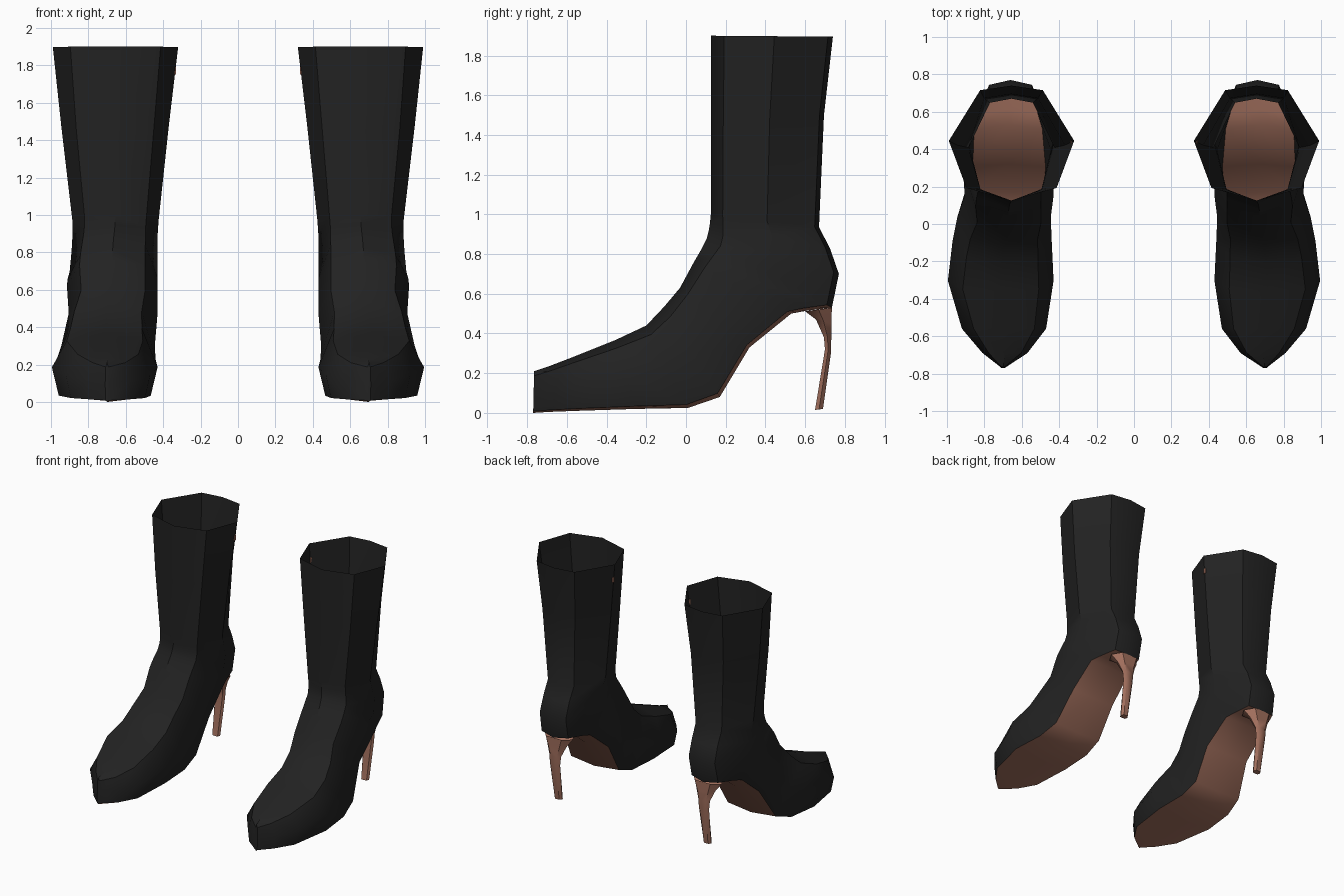
import bpy, bmesh, math
from mathutils import Vector

cube = bpy.data.objects.get("Cube")
if cube:
    bpy.data.objects.remove(cube, do_unlink=True)


def make_material(name, rgb):
    mat = bpy.data.materials.new(name)
    mat.use_nodes = True
    colour = (*rgb, 1)
    mat.diffuse_color = colour
    bsdf = next(n for n in mat.node_tree.nodes if n.type == "BSDF_PRINCIPLED")
    bsdf.inputs["Base Color"].default_value = colour
    return mat


black = make_material("black leather", (.016, .016, .016))
brown = make_material("brown sole", (.36, .16, .11))


def loft(name, rings, side, materials, cap_ends=(), is_second=None):
    """Skin a list of equal closed rings; side mirrors the part in x."""
    bm = bmesh.new()
    rows = [[bm.verts.new((side * p.x, p.y, p.z)) for p in ring] for ring in rings]
    count = len(rows[0])
    for i in range(len(rows) - 1):
        for j in range(count):
            k = (j + 1) % count
            face = bm.faces.new((rows[i][j], rows[i][k], rows[i + 1][k], rows[i + 1][j]))
            if is_second and is_second(i, j):
                face.material_index = 1
    for end in cap_ends:
        bm.faces.new(rows[end])
    bmesh.ops.recalc_face_normals(bm, faces=bm.faces[:])
    mesh = bpy.data.meshes.new(name)
    bm.to_mesh(mesh)
    bm.free()
    for mat in materials:
        mesh.materials.append(mat)
    obj = bpy.data.objects.new(name, mesh)
    bpy.context.collection.objects.link(obj)
    bpy.ops.object.select_all(action="DESELECT")
    obj.select_set(True)
    bpy.context.view_layer.objects.active = obj
    bpy.ops.object.shade_smooth_by_angle(angle=math.radians(40))
    return obj


# Boot sections from toe to shaft rim:
# upper y, upper z, lower y, lower z, inner x, outer x, lower edge width ratio
SECTIONS = [
    (-.765, .21, -.77, 0, .69, .71, .9),
    (-.69, .235, -.69, .005, .57, .81, .9),
    (-.56, .285, -.56, .01, .47, .92, .88),
    (-.36, .365, -.25, .02, .43, .995, .87),
    (-.2, .44, .01, .025, .44, .97, .87),
    (-.11, .535, .17, .08, .445, .945, .85),
    (-.03, .63, .32, .33, .43, .905, .82),
    (.04, .76, .53, .5, .43, .915, .75),
    (.075, .82, .61, .515, .43, .91, .65),
    (.105, .88, .735, .53, .43, .9, .5),
    (.115, .92, .77, .7, .43, .89, .5),
    (.12, .95, .725, .83, .43, .885, .5),
    (.125, 1, .67, .935, .425, .885, .5),
    (.125, 1.45, .695, 1.5, .37, .945, .5),
    (.125, 1.9, .74, 1.895, .32, .99, .5),
]
HEEL_SEAT = 9      # section where the sole ends


def boot_ring(section):
    uy, uz, ly, lz, inner, outer, edge = section
    upper, lower = Vector((0, uy, uz)), Vector((0, ly, lz))
    middle, half = (inner + outer) / 2, (outer - inner) / 2
    outline = [(0, 0), (.72, .11), (1, .52), (edge, .96),
               (0, 1), (-edge, .96), (-1, .52), (-.72, .11)]
    ring = []
    for across, down in outline:
        p = upper.lerp(lower, down)
        p.x = middle + across * half
        ring.append(p)
    return ring


# Heel sections from seat to tip: front y, front z, back y, back z, half width
HEEL = [
    (.6, .512, .735, .53, .125),
    (.655, .47, .732, .45, .085),
    (.695, .38, .732, .38, .052),
    (.7, .32, .73, .3, .045),
    (.65, .015, .69, .02, .033),
]


def heel_ring(section):
    fy, fz, by, bz, half = section
    front, back = Vector((0, fy, fz)), Vector((0, by, bz))
    ring = []
    for across, along in [(-.7, 0), (.7, 0), (1, .5), (.55, 1), (-.55, 1), (-1, .5)]:
        p = front.lerp(back, along)
        p.x = .66 + across * half
        ring.append(p)
    return ring


# Small tab on the inner side of the shaft
def tab_ring(x):
    return [Vector((x, .44 + dy, 1.77 + dz))
            for dy, dz in [(-.01, -.02), (.01, -.02), (.01, .02), (-.01, .02)]]


for label, side in (("left", 1), ("right", -1)):
    loft(label + "_boot", [boot_ring(s) for s in SECTIONS], side, [black, brown],
         cap_ends=[0], is_second=lambda i, j: i < HEEL_SEAT and j in (3, 4))
    loft(label + "_heel", [heel_ring(s) for s in HEEL], side, [brown], cap_ends=[-1])
    loft(label + "_tab", [tab_ring(.331), tab_ring(.34)], side, [brown], cap_ends=[0, -1])
